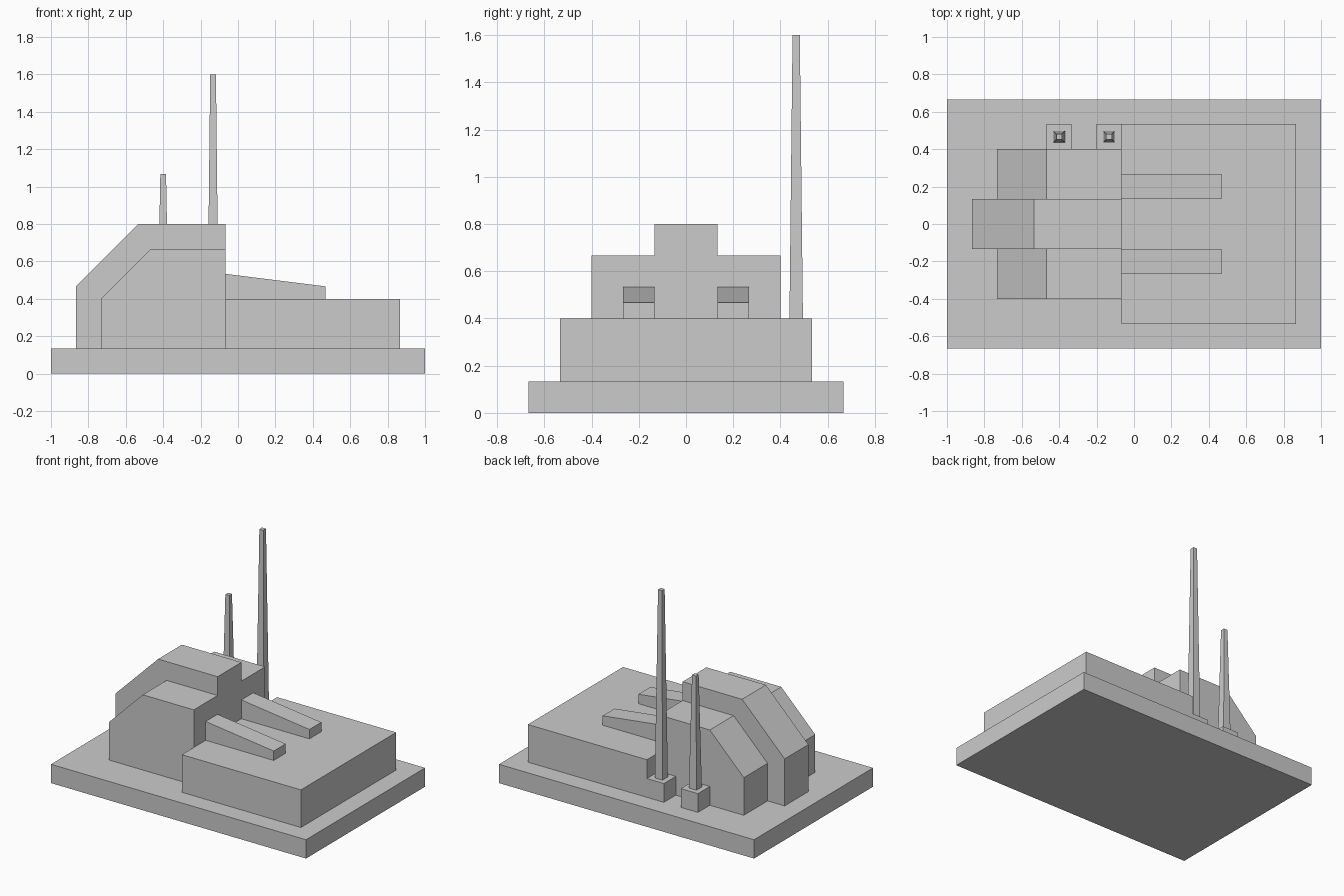
import bpy

if "Cube" in bpy.data.objects:
    bpy.data.objects.remove(bpy.data.objects["Cube"])

U = 1 / 15  # model grid unit


def make(name, verts, faces):
    mesh = bpy.data.meshes.new(name)
    mesh.from_pydata([[c * U for c in v] for v in verts], [], faces)
    obj = bpy.data.objects.new(name, mesh)
    bpy.context.collection.objects.link(obj)
    return obj


def loft(name, ring_a, ring_b):
    # Solid between two matching closed rings
    n = len(ring_a)
    sides = [(i, (i + 1) % n, n + (i + 1) % n, n + i) for i in range(n)]
    return make(name, ring_a + ring_b,
                [tuple(range(n))[::-1]] + sides + [tuple(range(n, 2 * n))])


def extrude_y(name, profile, y0, y1):
    # Counter-clockwise (x, z) profile swept along y
    return loft(name, [(x, y1, z) for x, z in profile][::-1],
                [(x, y0, z) for x, z in profile][::-1]) if y0 > y1 else \
        loft(name, [(x, y1, z) for x, z in profile], [(x, y0, z) for x, z in profile])


def box(name, x0, x1, y0, y1, z0, z1):
    return extrude_y(name, [(x0, z0), (x1, z0), (x1, z1), (x0, z1)], y0, y1)


def square(x, y, z, h):
    return [(x - h, y - h, z), (x + h, y - h, z), (x + h, y + h, z), (x - h, y + h, z)]


# Base slab and low front block
box("base_slab", -15, 15, -10, 10, 0, 2)
box("low_block", -1, 13, -8, 8, 2, 6)

# Sloped main housing and its taller central spine
extrude_y("main_housing", [(-11, 2), (-1, 2), (-1, 10), (-7, 10), (-11, 6)], -6, 6)
extrude_y("central_spine", [(-13, 2), (-1, 2), (-1, 12), (-8, 12), (-13, 7)], -2, 2)

# Pair of tapering ridges on the low block
for side, y in (("left", -4), ("right", 2)):
    extrude_y(f"{side}_ridge", [(-1, 6), (7, 6), (7, 7), (-1, 8)], y, y + 2)

# Antenna feet and tapered masts
for label, x, top in (("short", -6, 16), ("tall", -2, 24)):
    box(f"{label}_mast_foot", x - 1, x + 1, 6, 8, 2, 4)
    loft(f"{label}_mast", square(x, 7, 4, 0.45), square(x, 7, top, 0.23))
